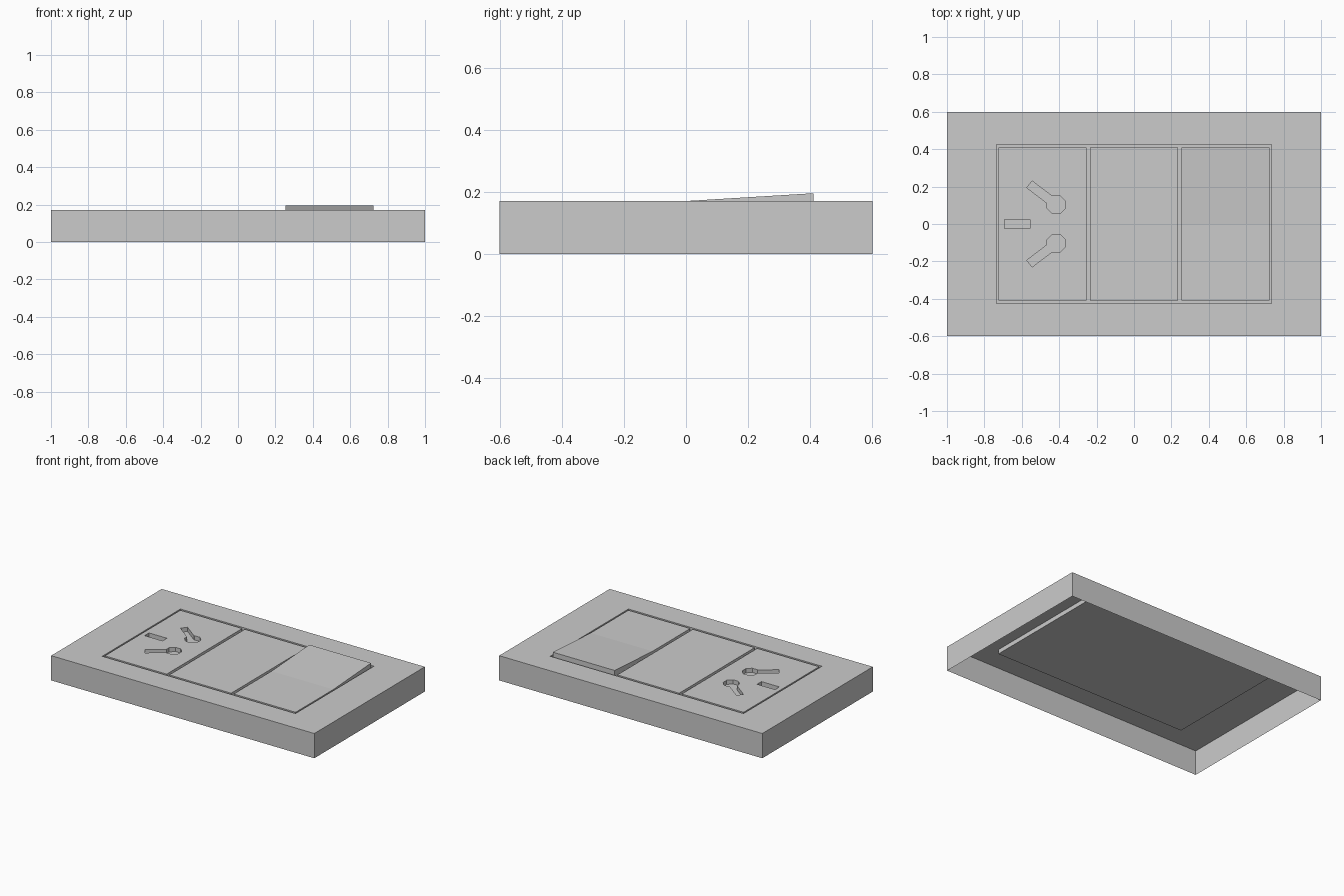
import bpy, bmesh, math
from mathutils import Vector

if "Cube" in bpy.data.objects:
    bpy.data.objects.remove(bpy.data.objects["Cube"])

TOP, FLOOR = 0.17, 0.14       # plate surface and recess floor heights
BASE = FLOOR + 0.001          # underside of the modules


def make(name, bm):
    bmesh.ops.recalc_face_normals(bm, faces=bm.faces)
    me = bpy.data.meshes.new(name)
    bm.to_mesh(me)
    bm.free()
    ob = bpy.data.objects.new(name, me)
    bpy.context.collection.objects.link(ob)
    return ob


def prism(name, pts, direction):
    """Closed prism: planar outline swept along a direction."""
    bm = bmesh.new()
    face = bm.faces.new([bm.verts.new(p) for p in pts])
    new = bmesh.ops.extrude_face_region(bm, geom=[face], use_keep_orig=True)["geom"]
    bmesh.ops.translate(bm, vec=direction,
                        verts=[v for v in new if isinstance(v, bmesh.types.BMVert)])
    return make(name, bm)


def rect(x0, x1, y, z):
    return [(x0, -y, z), (x1, -y, z), (x1, y, z), (x0, y, z)]


# Wall plate: thin open-backed shell with a shallow recess
bm = bmesh.new()
loops = [[bm.verts.new(p) for p in rect(-x, x, y, z)] for x, y, z in
         [(1, 0.6, 0), (1, 0.6, TOP), (0.735, 0.425, TOP), (0.735, 0.425, FLOOR)]]
for a, b in zip(loops, loops[1:]):
    for i in range(4):
        j = (i + 1) % 4
        bm.faces.new((a[i], a[j], b[j], b[i]))
bm.faces.new(loops[-1])
make("wall_plate", bm)

# Flat modules: socket and blank
socket = prism("socket_module", rect(-0.725, -0.255, 0.41, BASE), (0, 0, TOP - BASE))
prism("blank_module", rect(-0.235, 0.235, 0.41, BASE), (0, 0, TOP - BASE))

# Rocker switch: flat front half, raised back half
profile = [(-0.41, BASE), (0.41, BASE), (0.41, 0.195), (0, TOP), (-0.41, TOP)]
prism("rocker_switch", [(0.255, y, z) for y, z in profile], (0.47, 0, 0))


# Socket openings
def cut(pts):
    cutter = prism("cutter", [(x, y, FLOOR - 0.05) for x, y in pts], (0, 0, 0.2))
    cutter.hide_render = True
    mod = socket.modifiers.new("opening", "BOOLEAN")
    mod.operation, mod.solver, mod.object = "DIFFERENCE", "EXACT", cutter
    bpy.context.view_layer.objects.active = socket
    bpy.ops.object.modifier_apply(modifier=mod.name)
    bpy.data.objects.remove(cutter)


# Straight earth slot
cut([(-0.693, -0.024), (-0.557, -0.024), (-0.557, 0.024), (-0.693, 0.024)])

# Mirrored keyholes: octagon plus slanted slot
for s in (1, -1):
    c, tip = Vector((-0.417, 0.104 * s)), Vector((-0.559, 0.212 * s))
    cut([(c.x + 0.053 * math.cos(a), c.y + 0.053 * math.sin(a))
         for a in (math.radians(22.5 + 45 * i) for i in range(8))])
    d = (tip - c).normalized()
    n = Vector((-d.y, d.x)) * 0.023
    cut([c + n, tip + n, tip - n, c - n])
